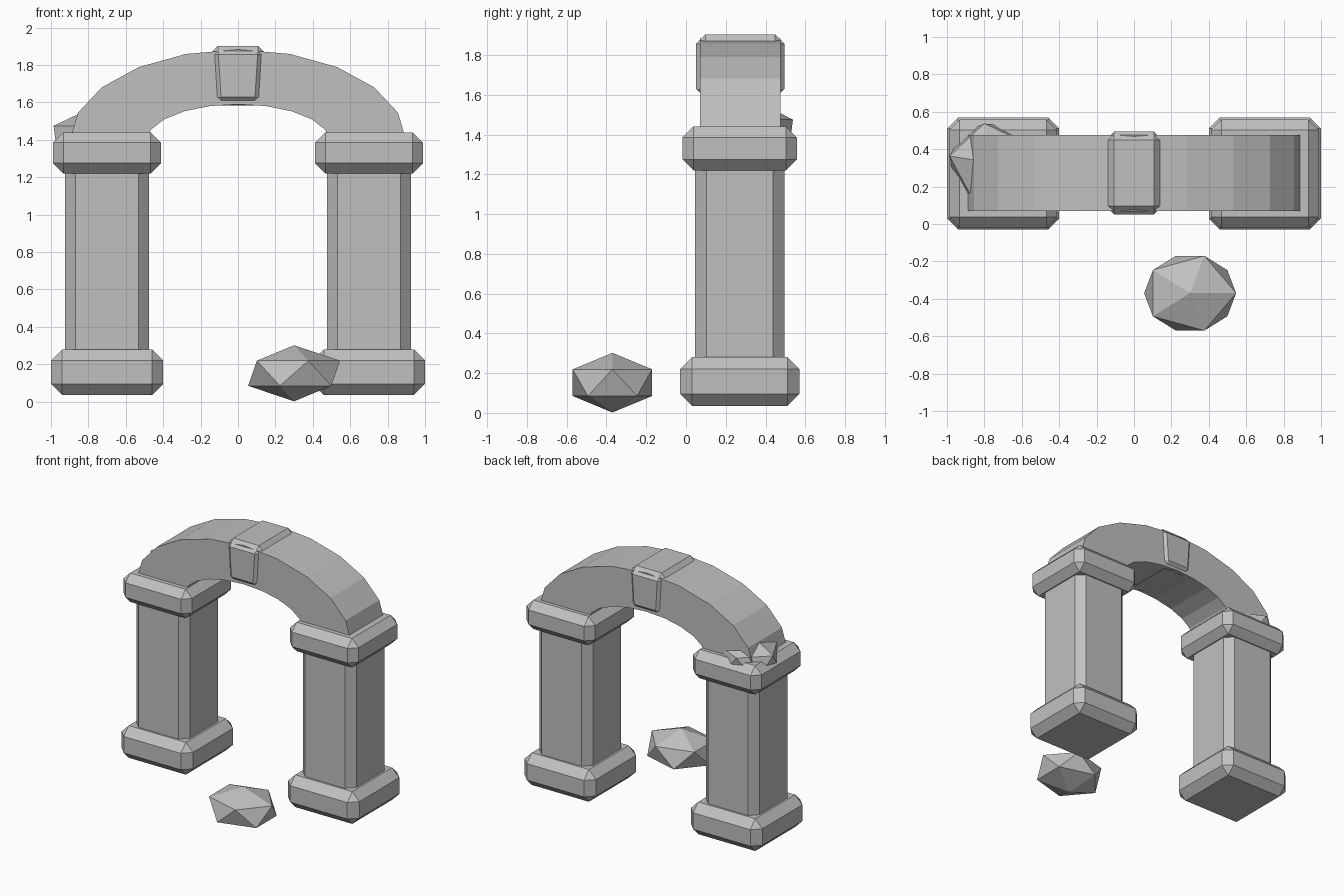
import bpy, bmesh, math
from mathutils import Vector, Matrix

cube = bpy.data.objects.get("Cube")
if cube:
    bpy.data.objects.remove(cube, do_unlink=True)

GREY = (0.53, 0.53, 0.53, 1.0)
stone = bpy.data.materials.new("grey_stone")
stone.use_nodes = True
stone.diffuse_color = GREY
stone.node_tree.nodes["Principled BSDF"].inputs["Base Color"].default_value = GREY


def finish(name, bm):
    """Turn a bmesh into a flat-shaded stone object."""
    bmesh.ops.recalc_face_normals(bm, faces=bm.faces)
    mesh = bpy.data.meshes.new(name)
    bm.to_mesh(mesh)
    bm.free()
    mesh.materials.append(stone)
    obj = bpy.data.objects.new(name, mesh)
    bpy.context.collection.objects.link(obj)
    return obj


def block(name, low, high, chamfer, taper=1.0):
    """Chamfered box between two corners; taper narrows the bottom in x."""
    low, high = Vector(low), Vector(high)
    size, middle = high - low, (low + high) / 2
    bm = bmesh.new()
    bmesh.ops.create_cube(bm, size=1)
    for v in bm.verts:
        if v.co.z < 0:
            v.co.x *= taper
        v.co = Vector(a * b for a, b in zip(v.co, size)) + middle
    obj = finish(name, bm)
    bevel = obj.modifiers.new("chamfer", "BEVEL")
    bevel.width = chamfer
    bevel.segments = 1
    bevel.limit_method = "NONE"
    return obj


def rock(name, centre, radii, turn):
    """Squashed low-poly boulder."""
    bm = bmesh.new()
    bmesh.ops.create_icosphere(bm, subdivisions=1, radius=1)
    matrix = (Matrix.Translation(centre) @ Matrix.Diagonal((*radii, 1))
              @ Matrix.Rotation(math.radians(turn), 4, "Z"))
    bmesh.ops.transform(bm, matrix=matrix, verts=bm.verts)
    return finish(name, bm)


def arch(name, outer, inner, centre_z, front, back, steps):
    """Half-elliptical band with a rectangular section."""
    bm = bmesh.new()
    rings = []
    for i in range(steps + 1):
        a = math.pi * i / steps
        rings.append([
            bm.verts.new((rx * math.cos(a), y, centre_z + rz * math.sin(a)))
            for (rx, rz), y in ((outer, front), (outer, back), (inner, back), (inner, front))])
    for r, s in zip(rings, rings[1:]):
        for k in range(4):
            n = (k + 1) % 4
            bm.faces.new((r[k], r[n], s[n], s[k]))
    bm.faces.new(rings[0])
    bm.faces.new(rings[-1])
    return finish(name, bm)


# Pillars: base, shaft and cap on each side
for side, x in (("right", -0.70), ("left", 0.70)):
    for part, half, z0, z1, chamfer in (("base", 0.30, 0.035, 0.28, 0.06),
                                        ("shaft", 0.225, 0.18, 1.32, 0.057),
                                        ("cap", 0.288, 1.22, 1.44, 0.055)):
        block(f"{side}_pillar_{part}", (x - half, 0.27 - half, z0),
              (x + half, 0.27 + half, z1), chamfer)

# Arch and its keystone
arch("arch", (0.90, 0.49), (0.49, 0.197), 1.393, 0.07, 0.475, 10)
block("keystone", (-0.155, 0.05, 1.583), (0.155, 0.495, 1.903), 0.047, taper=0.87)

# Fallen boulder in front and one wedged on the right cap
rock("ground_boulder", (0.30, -0.37, 0.152), (0.275, 0.235, 0.15), 0)
rock("wedged_boulder", (-0.765, 0.33, 1.39), (0.25, 0.235, 0.19), 27)
